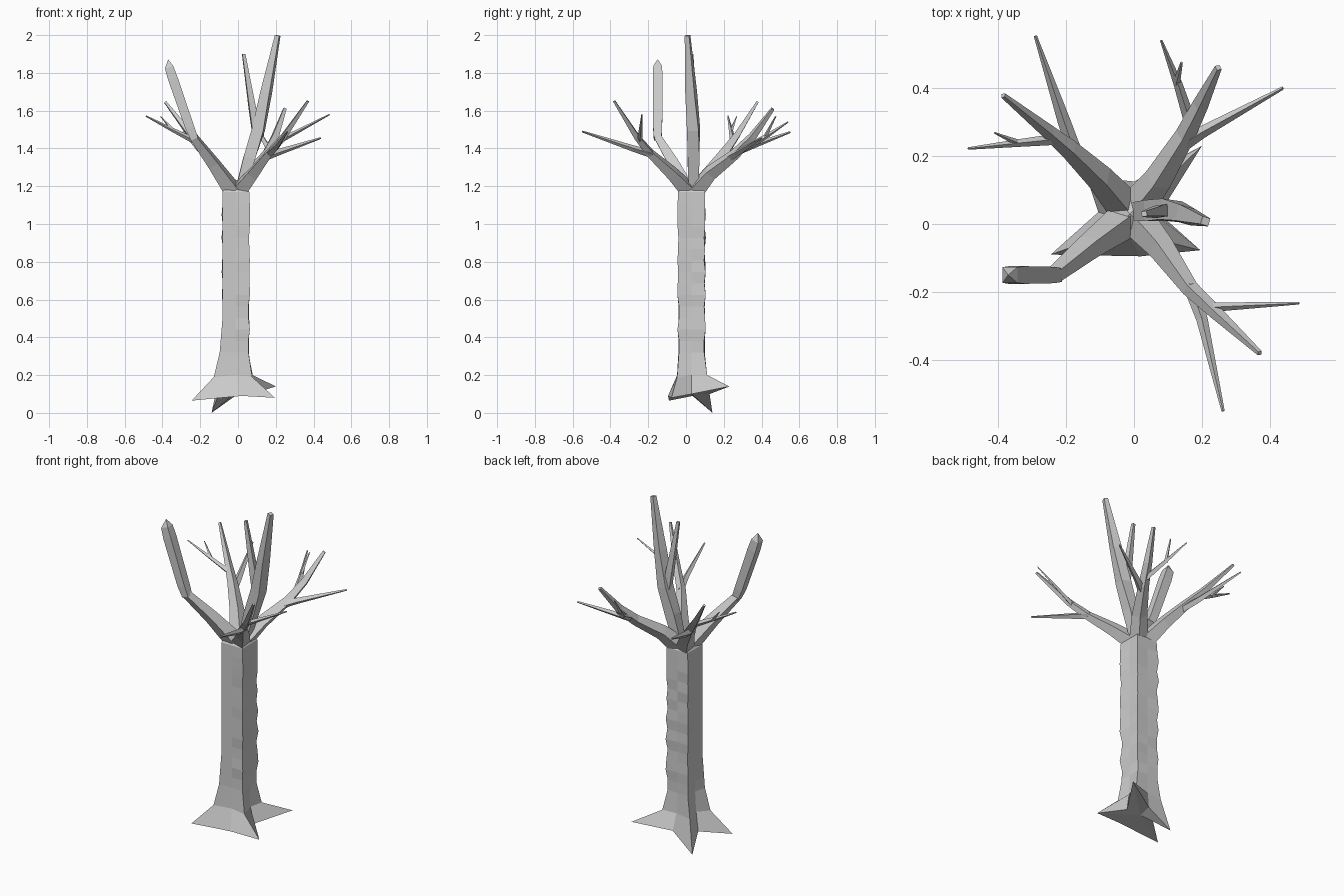
import bpy, bmesh, math, random
from mathutils import Vector

random.seed(4)
CX, CY = -0.012, 0.03


def make_object(name, rings, cap_start=None, cap_end=None):
    """Skin a list of point rings; a cap may fan to a given point."""
    bm = bmesh.new()
    vr = [[bm.verts.new(p) for p in ring] for ring in rings]
    n = len(vr[0])
    for a, b in zip(vr, vr[1:]):
        for i in range(n):
            j = (i + 1) % n
            bm.faces.new((a[i], a[j], b[j], b[i]))
    for ring, cap in ((vr[0], cap_start), (vr[-1], cap_end)):
        if cap is None:
            bm.faces.new(ring)
        else:
            c = bm.verts.new(cap)
            for i in range(n):
                bm.faces.new((ring[i], ring[(i + 1) % n], c))
    bmesh.ops.recalc_face_normals(bm, faces=bm.faces)
    me = bpy.data.meshes.new(name)
    bm.to_mesh(me)
    bm.free()
    ob = bpy.data.objects.new(name, me)
    bpy.context.collection.objects.link(ob)
    return ob


def branch(name, pts, diamond=True, tip=None):
    """Tapered four-sided limb through (x, y, z, half width) points."""
    P = [Vector(p[:3]) for p in pts]
    rings = []
    for k, p in enumerate(P):
        t = (P[min(k + 1, len(P) - 1)] - P[max(k - 1, 0)]).normalized()
        side = t.cross(Vector((0, 0, 1))).normalized()
        up = side.cross(t)
        r = pts[k][3] * (1.2 if diamond else math.sqrt(2))
        ring = []
        for i in range(4):
            a = math.pi / 2 * i + (0 if diamond else math.pi / 4)
            ring.append(p + (side * math.cos(a) + up * math.sin(a)) * r)
        rings.append(ring)
    make_object(name, rings, cap_end=tip)


# Trunk: square column with mid-edge points, knobbly corners and four roots
dirs = [(-1, -1), (0, -1), (1, -1), (1, 0), (1, 1), (0, 1), (-1, 1), (-1, 0)]
rings = [
    [(-0.245, -0.09, 0.065), (0.02, -0.095, 0.09), (0.195, -0.077, 0.08),
     (0.075, 0.03, 0.10), (0.2, 0.23, 0.14), (0.0, 0.125, 0.10),
     (-0.14, 0.14, 0.0), (-0.105, 0.035, 0.09)],
    [(-0.128, -0.048, 0.19), (-0.01, -0.047, 0.2), (0.075, -0.047, 0.19),
     (0.06, 0.03, 0.2), (0.078, 0.112, 0.2), (-0.01, 0.105, 0.2),
     (-0.1, 0.107, 0.19), (-0.088, 0.03, 0.2)]]
for k in range(15):
    z = 0.32 + k * 0.85 / 14
    ring = []
    for i, (dx, dy) in enumerate(dirs):
        h = 0.069
        if i % 2 == 0:
            h += random.uniform(-0.004, 0.007) if i else 0.001
        ox = -0.015 * max(0, 1 - k / 3) if i == 0 else 0
        ring.append((CX + dx * h + ox, CY + dy * h, z))
    rings.append(ring)
rings.append([(CX + dx * 0.045, CY + dy * 0.045, 1.21) for dx, dy in dirs])
make_object("trunk", rings, cap_start=(-0.02, 0.03, 0.1), cap_end=(CX, CY, 1.235))

# Front left limb: bends upward into a thick blunt stub
branch("front_left_limb", [(-0.035, 0.005, 1.185, 0.045), (-0.13, -0.065, 1.32, 0.033),
                           (-0.235, -0.15, 1.46, 0.022)])
branch("front_left_stub", [(-0.23, -0.15, 1.45, 0.02), (-0.255, -0.15, 1.51, 0.024),
                           (-0.345, -0.15, 1.77, 0.026), (-0.365, -0.15, 1.83, 0.023)],
       diamond=False, tip=(-0.37, -0.15, 1.872))

# Central leader and its side shoot
branch("central_leader", [(0.015, 0.038, 1.19, 0.026), (0.06, 0.04, 1.35, 0.031),
                          (0.108, 0.04, 1.5, 0.031), (0.15, 0.027, 1.7, 0.025),
                          (0.21, 0.008, 1.998, 0.012)], diamond=False)
branch("central_shoot", [(0.095, 0.04, 1.48, 0.018), (0.078, 0.038, 1.6, 0.018),
                         (0.03, 0.03, 1.9, 0.008)], diamond=False)

# Front right limb and twigs
branch("front_right_limb", [(0.015, 0.005, 1.185, 0.043), (0.08, -0.07, 1.265, 0.033),
                            (0.165, -0.19, 1.375, 0.021), (0.24, -0.26, 1.46, 0.017),
                            (0.37, -0.38, 1.65, 0.007)])
branch("front_right_twig", [(0.22, -0.245, 1.44, 0.012), (0.485, -0.233, 1.58, 0.003)])
branch("front_right_twig", [(0.165, -0.18, 1.37, 0.018), (0.2, -0.28, 1.4, 0.014),
                            (0.262, -0.55, 1.49, 0.004)])

# Back right limb and twigs
branch("back_right_limb", [(0.015, 0.06, 1.185, 0.043), (0.07, 0.13, 1.27, 0.035),
                           (0.15, 0.26, 1.37, 0.025), (0.195, 0.35, 1.46, 0.02),
                           (0.248, 0.46, 1.61, 0.009)])
branch("back_right_twig", [(0.145, 0.235, 1.355, 0.018), (0.2, 0.27, 1.375, 0.015),
                           (0.438, 0.4, 1.455, 0.004)])
branch("back_right_twig", [(0.165, 0.3, 1.395, 0.015), (0.13, 0.41, 1.455, 0.011),
                           (0.08, 0.54, 1.54, 0.003)])
branch("back_right_twig", [(0.125, 0.415, 1.455, 0.009), (0.14, 0.475, 1.57, 0.003)])

# Back left limb and twigs
branch("back_left_limb", [(-0.035, 0.06, 1.185, 0.043), (-0.1, 0.135, 1.285, 0.034),
                          (-0.19, 0.22, 1.4, 0.024), (-0.25, 0.27, 1.47, 0.018),
                          (-0.385, 0.378, 1.645, 0.007)])
branch("back_left_twig", [(-0.17, 0.2, 1.365, 0.018), (-0.205, 0.3, 1.395, 0.016),
                          (-0.29, 0.553, 1.487, 0.004)])
branch("back_left_twig", [(-0.22, 0.25, 1.435, 0.014), (-0.35, 0.237, 1.5, 0.009),
                          (-0.488, 0.222, 1.572, 0.003)])
branch("back_left_twig", [(-0.345, 0.24, 1.497, 0.008), (-0.41, 0.268, 1.57, 0.002)])
